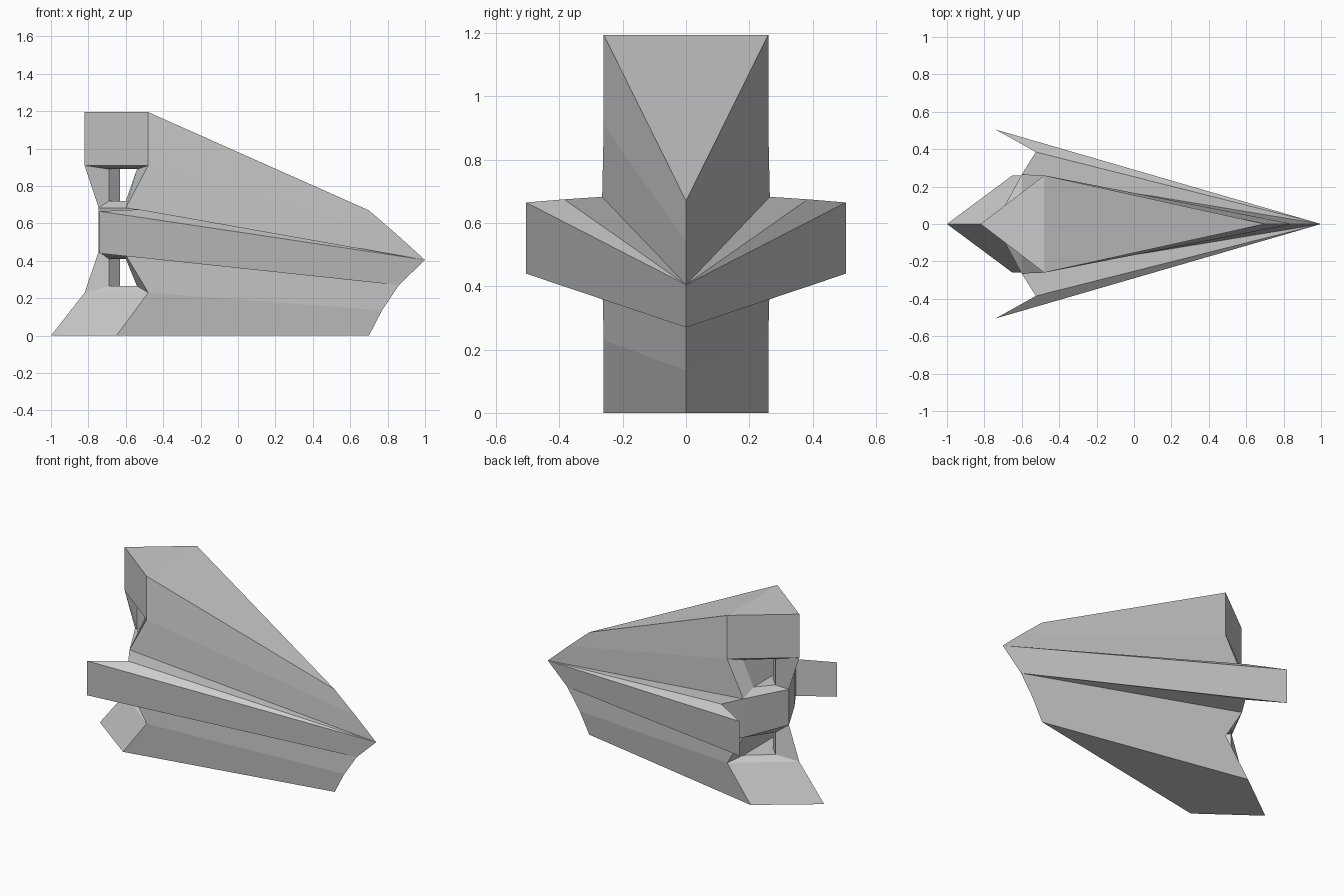
import bpy
import bmesh
from mathutils import Vector

cube = bpy.data.objects.get("Cube")
if cube:
    bpy.data.objects.remove(cube)

grey = bpy.data.materials.new("plain_grey")
grey.use_nodes = True
colour = (0.6, 0.6, 0.6, 1)
grey.diffuse_color = colour
grey.node_tree.nodes["Principled BSDF"].inputs["Base Color"].default_value = colour


def build(name, half_faces):
    """Mirror the left half faces across y = 0 and weld them into one object."""
    bm = bmesh.new()
    for sign in (1, -1):
        for face in half_faces:
            bm.faces.new([bm.verts.new((x, y * sign, z)) for x, y, z in face])
    bmesh.ops.remove_doubles(bm, verts=bm.verts, dist=0.0005)
    bmesh.ops.recalc_face_normals(bm, faces=bm.faces)
    mesh = bpy.data.meshes.new(name)
    bm.to_mesh(mesh)
    bm.free()
    mesh.materials.append(grey)
    obj = bpy.data.objects.new(name, mesh)
    bpy.context.collection.objects.link(obj)


def strip(low, high):
    """Wall quads between two matching point rows."""
    return [(low[i], low[i + 1], high[i + 1], high[i]) for i in range(len(low) - 1)]


# Hull levels from keel to roof: stern, side corner, prow
levels = [
    [(-1.0, 0, 0), (-0.65, 0.26, 0), (0.70, 0, 0)],
    [(-0.82, 0, 0.23), (-0.48, 0.26, 0.23), (0.77, 0, 0.135)],
    [(-0.745, 0, 0.45), (-0.60, 0.265, 0.43), (0.86, 0, 0.27)],
    [(-0.745, 0, 0.683), (-0.60, 0.265, 0.683), (1.0, 0, 0.405)],
    [(-0.82, 0, 0.91), (-0.48, 0.26, 0.91), (0.85, 0, 0.54)],
    [(-0.82, 0, 1.195), (-0.48, 0.26, 1.195), (0.70, 0, 0.67)],
]


def bay_row(front_x, front_y, z):
    """Inner rim of a stern bay: rear post, front jamb, post core, front centre."""
    return [Vector(p) for p in ((-0.69, 0.06, z), (front_x, front_y, z),
                                (-0.63, 0, z), (front_x, 0, z))]


# Open stern bays, keyed by the level below them: bottom and top inner rows
bays = {
    1: (bay_row(-0.54, 0.18, 0.265), bay_row(-0.60, 0.16, 0.41)),
    3: (bay_row(-0.60, 0.16, 0.72), bay_row(-0.54, 0.18, 0.89)),
}

hull = [levels[0]]
for i in range(len(levels) - 1):
    low, high = levels[i], levels[i + 1]
    walls = strip(low, high)
    hull.append(walls[1])
    if i not in bays:
        hull.append(walls[0])
        continue
    bottom, top = bays[i]
    # Bevelled frame around the bay
    outer = [low[0], low[1], high[1], high[0]]
    inner = [bottom[0], bottom[1], top[1], top[0]]
    hull += strip(outer + outer[:1], inner + inner[:1])
    # Post, front wall, floor and ceiling inside the bay
    hull.append((bottom[0], bottom[2], top[2], top[0]))
    hull.append((bottom[1], bottom[3], top[3], top[1]))
    for row in (bottom, top):
        hull.append((row[0], row[1], row[3], row[2]))

# Flat roof at the stern and sloping roof towards the prow
stern, corner, prow = levels[-1]
ridge = (corner[0], 0, corner[2])
hull += [(stern, corner, ridge), (ridge, corner, prow)]
build("hull", hull)

# Swept wings with notched trailing edges
under = [levels[2][1], (-0.525, 0.385, 0.435), (-0.74, 0.505, 0.44), levels[2][2]]
upper = [levels[3][1], (-0.525, 0.385, 0.675), (-0.74, 0.505, 0.665), levels[3][2]]
wings = strip(under, upper)
for root, notch, tip, nose in (under, upper):
    wings += [(root, notch, nose), (notch, tip, nose)]
build("wings", wings)
